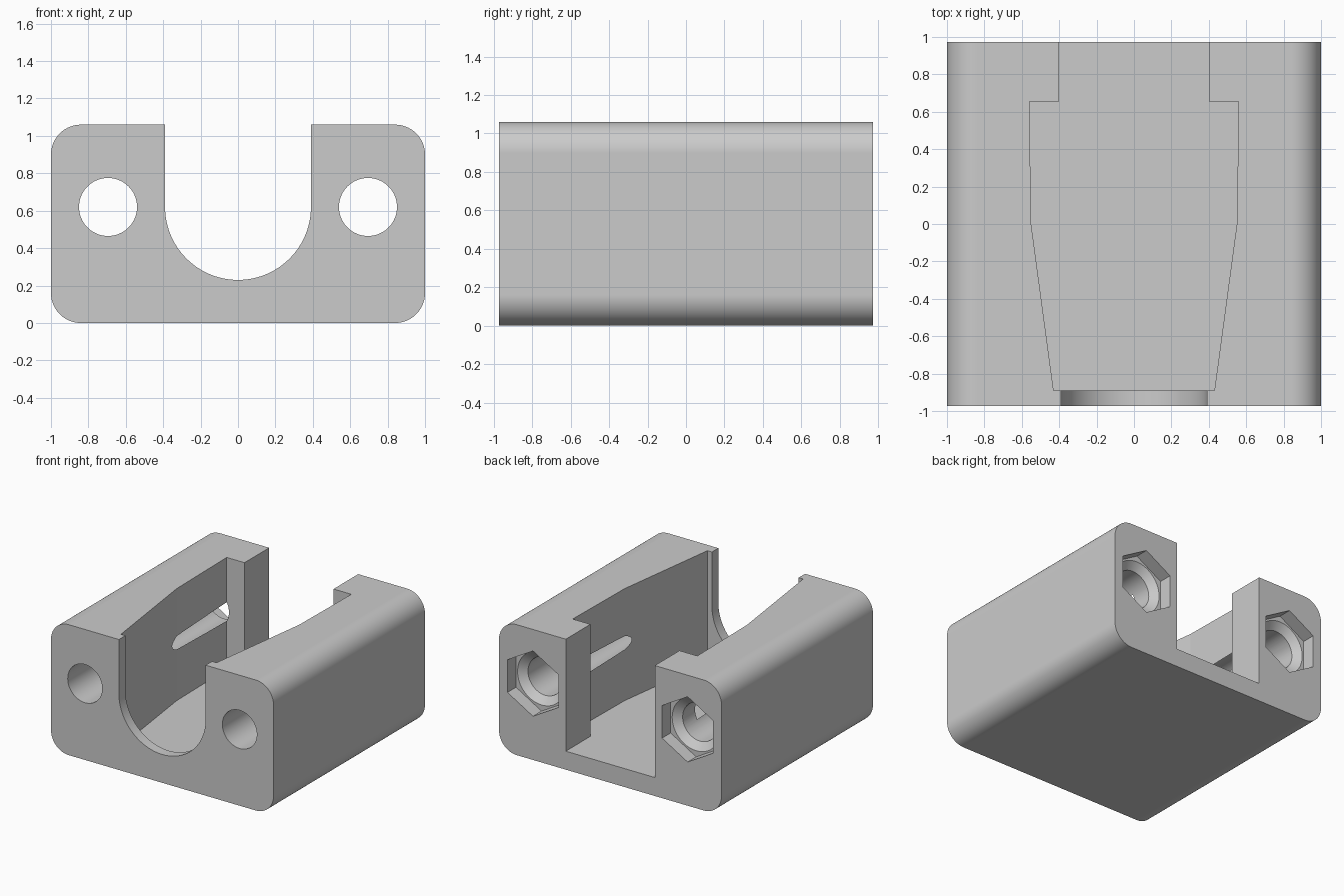
import bpy, bmesh
from math import cos, sin, pi, radians
from mathutils import Vector

if "Cube" in bpy.data.objects:
    bpy.data.objects.remove(bpy.data.objects["Cube"], do_unlink=True)

HALF_X, HALF_Y, HEIGHT = 1.0, 0.972, 1.06
CORNER = 0.16
BORE_Z = 0.62
HOLE_X, HOLE_R = 0.695, 0.155

grey = bpy.data.materials.new("plain grey")
grey.use_nodes = True
grey.diffuse_color = (0.6, 0.6, 0.6, 1)
grey.node_tree.nodes["Principled BSDF"].inputs["Base Color"].default_value = (0.6, 0.6, 0.6, 1)


def arc(cx, cz, r, start, end, steps):
    """Points along an arc, angles in degrees."""
    angles = [radians(start + (end - start) * i / steps) for i in range(steps + 1)]
    return [(cx + r * cos(a), cz + r * sin(a)) for a in angles]


def circle(cx, cz, r, sides, turn=0):
    return arc(cx, cz, r, turn, turn + 360, sides)[:-1]


def loft(name, start, end):
    """Closed solid between two matching outlines."""
    bm = bmesh.new()
    a = [bm.verts.new(p) for p in start]
    b = [bm.verts.new(p) for p in end]
    bm.faces.new(a)
    bm.faces.new(b[::-1])
    for i in range(len(a)):
        j = (i + 1) % len(a)
        bm.faces.new((a[i], b[i], b[j], a[j]))
    bmesh.ops.recalc_face_normals(bm, faces=bm.faces)
    mesh = bpy.data.meshes.new(name)
    bm.to_mesh(mesh)
    bm.free()
    mesh.materials.append(grey)
    obj = bpy.data.objects.new(name, mesh)
    bpy.context.collection.objects.link(obj)
    return obj


def along_y(name, outline, y0, y1, end_outline=None):
    return loft(name, [(x, y0, z) for x, z in outline],
                [(x, y1, z) for x, z in (end_outline or outline)])


# Block with rounded long edges
cx, low, high = HALF_X - CORNER, CORNER, HEIGHT - CORNER
outline = (arc(cx, high, CORNER, 0, 90, 24) + arc(-cx, high, CORNER, 90, 180, 24)
           + arc(-cx, low, CORNER, 180, 270, 24) + arc(cx, low, CORNER, 270, 360, 24))
body = along_y("housing_body", outline, -HALF_Y, HALF_Y)

# Tapered open cavity with a narrower slot through the back
side = [(0.43, -0.89), (0.55, 0.0), (0.56, 0.655), (0.40, 0.655), (0.40, 1.1)]
plan = side + [(-x, y) for x, y in reversed(side)]
cutters = [loft("cavity_cutter", [(x, y, 0.15) for x, y in plan],
                [(x, y, 1.2) for x, y in plan])]

# Round-bottomed opening in the front lip
opening = arc(0, BORE_Z, 0.39, 180, 360, 48) + [(0.39, 1.2), (-0.39, 1.2)]
cutters.append(along_y("front_opening_cutter", opening, -1.1, -0.8))

# Bolt holes, hexagonal nut pockets and their conical seats
for name, x in (("left", HOLE_X), ("right", -HOLE_X)):
    cutters.append(along_y(name + "_bolt_cutter", circle(x, BORE_Z, HOLE_R, 96), -1.1, 1.1))
    cutters.append(along_y(name + "_nut_cutter", circle(x, BORE_Z, 0.265, 6, 30),
                           HALF_Y - 0.11, 1.1))
    cutters.append(along_y(name + "_seat_cutter", circle(x, BORE_Z, 0.228, 96),
                           HALF_Y - 0.10, HALF_Y - 0.16, circle(x, BORE_Z, HOLE_R - 0.003, 96)))

bpy.ops.object.select_all(action="DESELECT")
body.select_set(True)
bpy.context.view_layer.objects.active = body
for cutter in cutters:
    cutter.hide_render = True
    cut = body.modifiers.new("cut", "BOOLEAN")
    cut.operation = "DIFFERENCE"
    cut.solver = "EXACT"
    cut.object = cutter
    bpy.ops.object.modifier_apply(modifier=cut.name)
    bpy.data.objects.remove(cutter, do_unlink=True)

# Smooth curves, crisp edges
bpy.ops.object.shade_smooth_by_angle(angle=radians(6))
weighted = body.modifiers.new("even shading", "WEIGHTED_NORMAL")
weighted.keep_sharp = True
